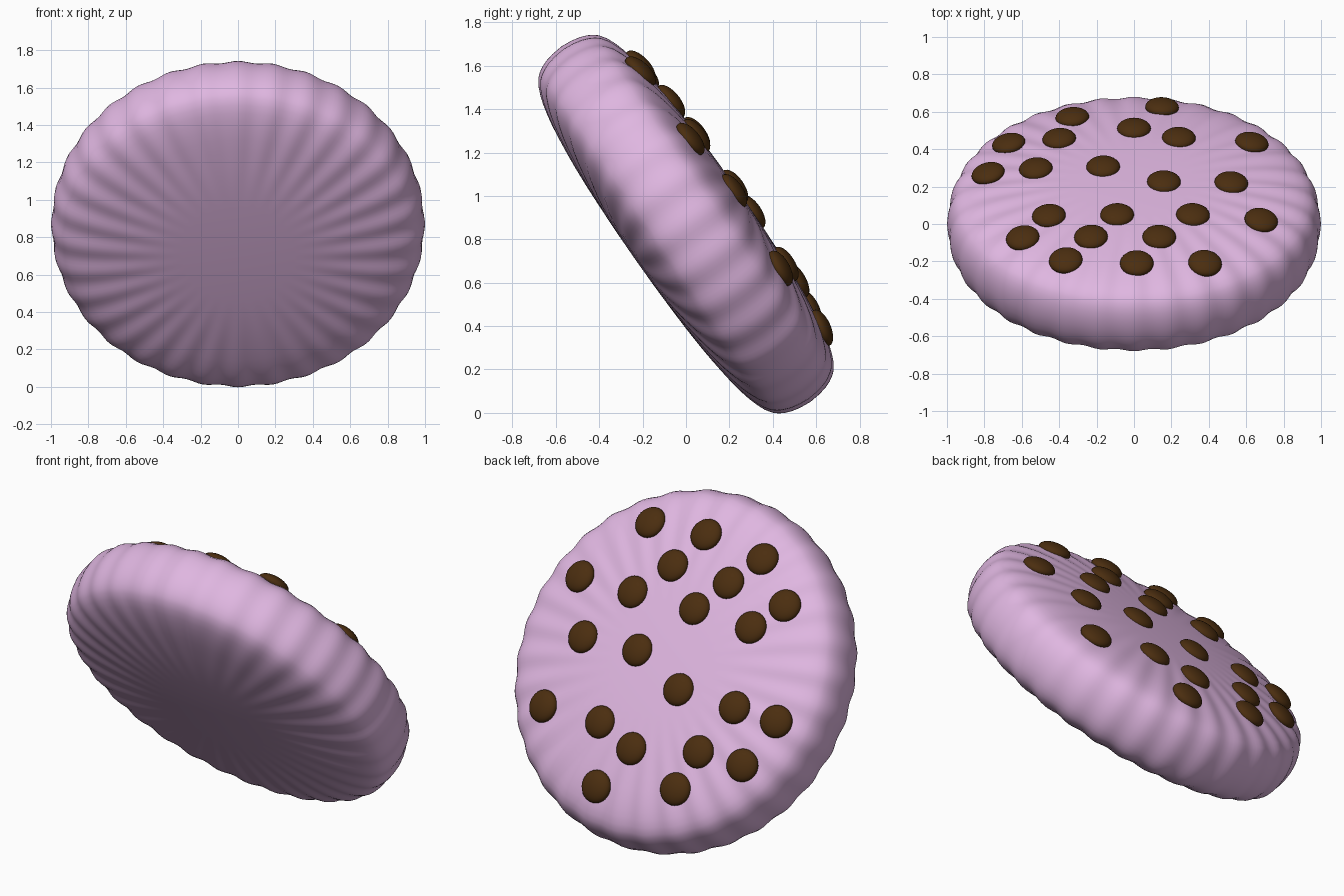
import bpy, bmesh, math
from mathutils import Matrix, Vector

if "Cube" in bpy.data.objects:
    bpy.data.objects.remove(bpy.data.objects["Cube"])

TILT = Matrix.Translation((0, 0, 0.87)) @ Matrix.Rotation(math.radians(-55), 4, 'X')
SEGS, RIBS = 256, 32
# half profile: radius, height above the mid plane
PROFILE = [(0, .285), (.15, .284), (.3, .28), (.4, .276), (.5, .27), (.58, .263), (.65, .255),
           (.72, .246), (.78, .235), (.83, .223), (.87, .21), (.91, .193), (.943, .17),
           (.96, .15), (.974, .126), (.986, .095), (.995, .055), (1, 0)]


def material(name, rgb):
    m = bpy.data.materials.new(name)
    m.diffuse_color = (*rgb, 1)
    m.use_nodes = True
    m.node_tree.nodes["Principled BSDF"].inputs["Base Color"].default_value = m.diffuse_color
    return m


def height(r):
    for (r0, h0), (r1, h1) in zip(PROFILE, PROFILE[1:]):
        if r <= r1:
            return h0 + (h1 - h0) * (r - r0) / (r1 - r0)
    return 0


def add_object(name, bm, mat):
    bmesh.ops.recalc_face_normals(bm, faces=bm.faces)
    for f in bm.faces:
        f.smooth = True
    me = bpy.data.meshes.new(name)
    bm.to_mesh(me)
    bm.free()
    me.materials.append(mat)
    ob = bpy.data.objects.new(name, me)
    bpy.context.collection.objects.link(ob)
    ob.matrix_world = TILT
    return ob


pink = material("pink dough", (.74, .47, .75))
brown = material("dark chocolate", (.07, .027, .005))

# cookie body: lathed profile with faint radial ribs near the rim
bm = bmesh.new()
section = PROFILE[1:] + [(r, -h) for r, h in reversed(PROFILE[1:-1])]
rings = []
for r, h in section:
    fade = min(1, max(0, (r - .4) / .45))
    ring = []
    for i in range(SEGS):
        a = 2 * math.pi * i / SEGS
        dip = fade * (1 - math.cos(RIBS * a)) / 2
        rr, hh = r * (1 - .009 * dip), h * (1 - .035 * dip)
        ring.append(bm.verts.new((rr * math.cos(a), rr * math.sin(a), hh)))
    rings.append(ring)
for a, b in zip(rings, rings[1:]):
    for i in range(SEGS):
        j = (i + 1) % SEGS
        bm.faces.new((a[i], a[j], b[j], b[i]))
for ring, z in ((rings[0], .285), (rings[-1], -.285)):
    c = bm.verts.new((0, 0, z))
    for i in range(SEGS):
        bm.faces.new((c, ring[i], ring[(i + 1) % SEGS]))
add_object("cookie_body", bm, pink)

# chocolate chips: positions as seen from above (x, y), projected onto the tilted face
CHIPS = [(.15, .625), (-.33, .57), (0, .51), (-.4, .455), (-.67, .43), (.24, .46), (.63, .435),
         (-.78, .27), (-.525, .295), (-.165, .305), (.16, .225), (.52, .22),
         (-.455, .043), (-.09, .048), (.315, .048), (.68, .02),
         (-.595, -.075), (-.23, -.07), (.135, -.07), (-.365, -.195), (.015, -.21), (.38, -.21)]
s, c = math.sin(math.radians(55)), math.cos(math.radians(55))
bm = bmesh.new()
for x, y in CHIPS:
    h = .27
    for _ in range(8):
        v = (y - s * h) / c
        r = math.hypot(x, v)
        h = height(r)
    slope = (height(r + .05) - height(r - .05 if r > .05 else 0)) / .1
    normal = Vector((-slope * x / r, -slope * v / r, 1))
    turn = Vector((0, 0, 1)).rotation_difference(normal).to_matrix().to_4x4()
    mat = Matrix.Translation((x, v, h)) @ turn @ Matrix.Diagonal((.09, .09, .042, 1))
    bmesh.ops.create_uvsphere(bm, u_segments=28, v_segments=16, radius=1, matrix=mat)
add_object("chocolate_chips", bm, brown)
